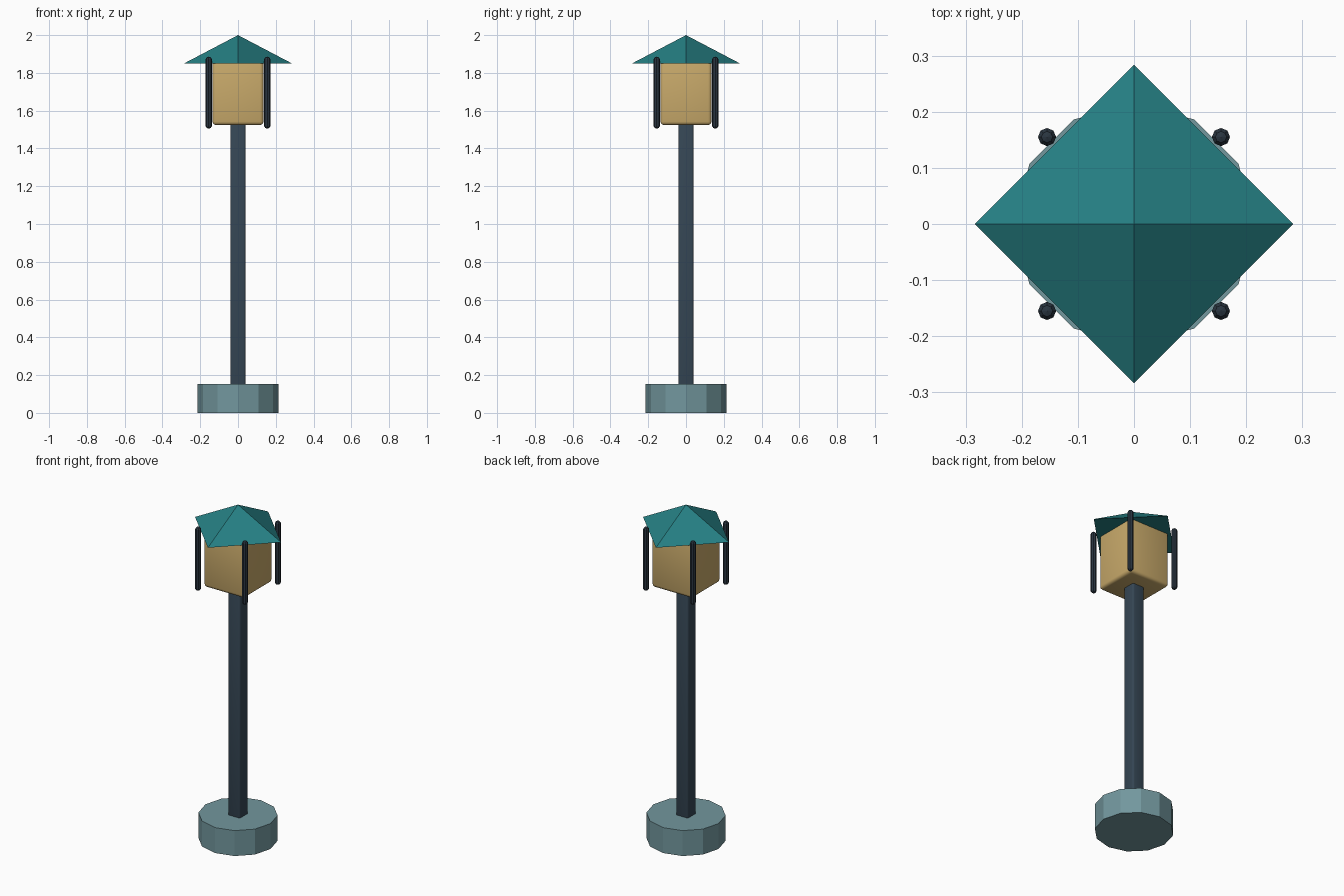
import bpy, bmesh, math
from mathutils import Matrix

if "Cube" in bpy.data.objects:
    bpy.data.objects.remove(bpy.data.objects["Cube"])


def material(name, rgb):
    m = bpy.data.materials.new(name)
    m.diffuse_color = (*rgb, 1)
    m.use_nodes = True
    m.node_tree.nodes["Principled BSDF"].inputs["Base Color"].default_value = m.diffuse_color
    return m


STONE = material("grey stone", (0.17, 0.31, 0.34))
IRON = material("slate iron", (0.036, 0.062, 0.09))
DARK = material("dark iron", (0.023, 0.036, 0.052))
AMBER = material("amber glass", (0.58, 0.40, 0.145))
TEAL = material("teal roof", (0.019, 0.216, 0.231))


def add(name, bm, mat):
    bmesh.ops.recalc_face_normals(bm, faces=bm.faces)
    mesh = bpy.data.meshes.new(name)
    bm.to_mesh(mesh)
    bm.free()
    mesh.materials.append(mat)
    ob = bpy.data.objects.new(name, mesh)
    bpy.context.collection.objects.link(ob)
    return ob


def cone(name, sides, r1, r2, z0, z1, mat):
    bm = bmesh.new()
    bmesh.ops.create_cone(bm, cap_ends=True, segments=sides, radius1=r1, radius2=r2,
                          depth=z1 - z0, matrix=Matrix.Translation((0, 0, (z0 + z1) / 2)))
    bmesh.ops.remove_doubles(bm, verts=bm.verts, dist=1e-5)
    return add(name, bm, mat)


def rounded_box(name, half, z0, z1, bevel, mat):
    bm = bmesh.new()
    bmesh.ops.create_cube(bm, size=1, matrix=Matrix.Translation((0, 0, (z0 + z1) / 2))
                          @ Matrix.Diagonal((2 * half, 2 * half, z1 - z0, 1)))
    bmesh.ops.bevel(bm, geom=bm.edges[:], offset=bevel, segments=3, profile=0.5, affect='EDGES')
    ob = add(name, bm, mat)
    bpy.ops.object.select_all(action='DESELECT')
    ob.select_set(True)
    bpy.context.view_layer.objects.active = ob
    bpy.ops.object.shade_smooth_by_angle(angle=math.radians(40))
    return ob


def capsule(name, x, y, r, z0, z1, mat):
    # sphere split at the equator and stretched to a round-ended rod
    bm = bmesh.new()
    bmesh.ops.create_uvsphere(bm, u_segments=8, v_segments=5, radius=r)
    half = (z1 - z0) / 2 - r
    for v in bm.verts:
        v.co.z += math.copysign(half, v.co.z)
    bmesh.ops.translate(bm, verts=bm.verts, vec=(x, y, (z0 + z1) / 2))
    return add(name, bm, mat)


# Base, pole, lantern and pyramid roof
cone("base", 12, 0.215, 0.215, 0, 0.152, STONE)
rounded_box("pole", 0.04, 0.14, 1.54, 0.01, IRON)
rounded_box("lantern", 0.135, 1.524, 1.862, 0.018, AMBER)
cone("roof", 4, 0.284, 0, 1.851, 2.0, TEAL)

# Four corner rods around the lantern
for i, (sx, sy) in enumerate([(-1, -1), (1, -1), (1, 1), (-1, 1)]):
    capsule(f"corner_rod_{i + 1}", 0.155 * sx, 0.155 * sy, 0.017, 1.505, 1.886, DARK)
